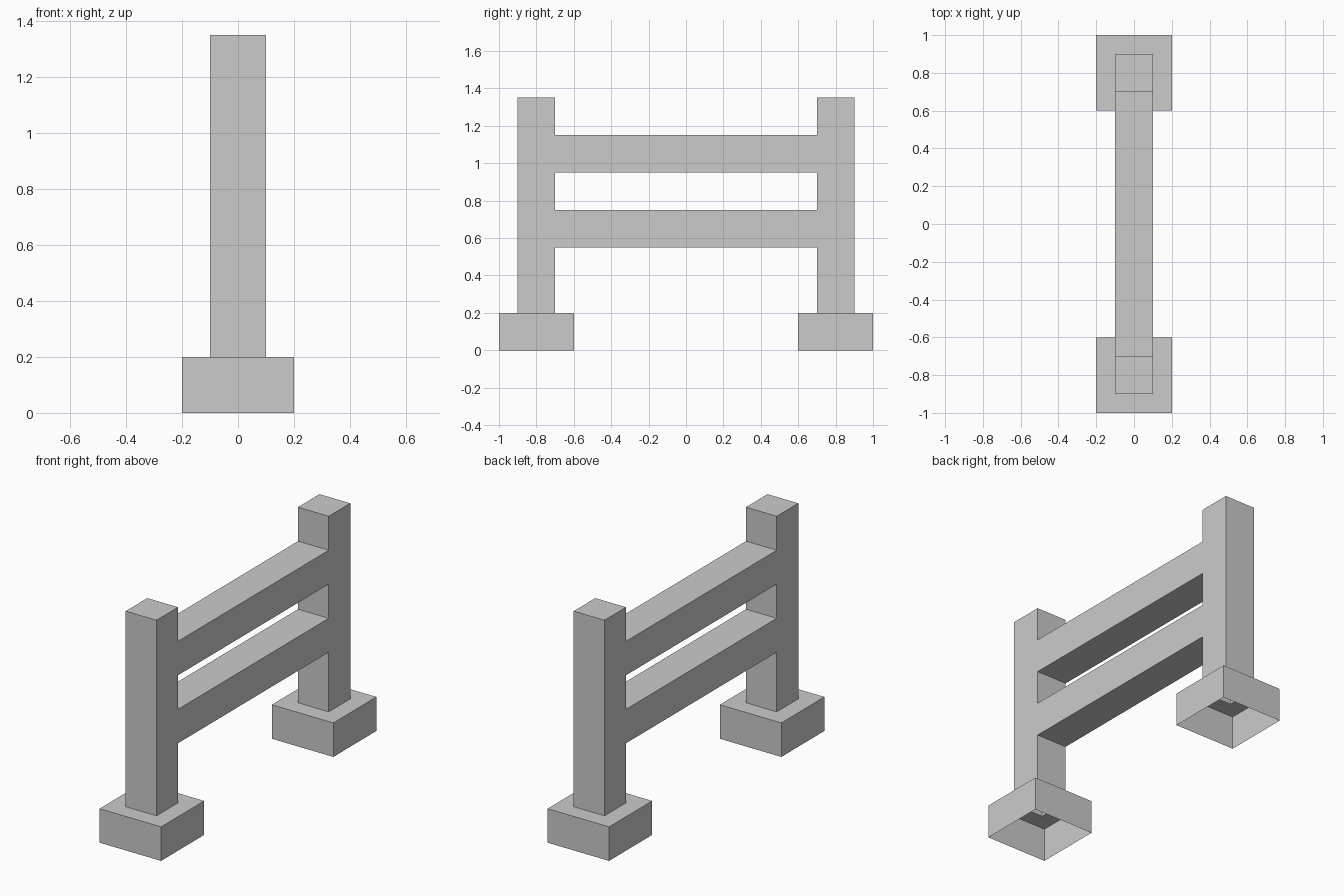
import bpy, bmesh
from mathutils import Vector

if "Cube" in bpy.data.objects:
    bpy.data.objects.remove(bpy.data.objects["Cube"])


def extrude(bm, face, offset):
    """Extrude one face, leaving the place it came from open."""
    new = bmesh.ops.extrude_discrete_faces(bm, faces=[face])["faces"][0]
    bmesh.ops.translate(bm, verts=new.verts, vec=Vector(offset))
    return new


bm = bmesh.new()

# Foot block: hollow below
corners = [(-0.2, 0.6), (0.2, 0.6), (0.2, 1.0), (-0.2, 1.0)]
face = bm.faces.new([bm.verts.new((x, y, 0)) for x, y in corners])
face.normal_update()
top = extrude(bm, face, (0, 0, 0.2))

# Post: inset the foot top and raise it in steps at the rail heights
bm.normal_update()
bmesh.ops.inset_individual(bm, faces=[top], thickness=0.1, use_even_offset=True)
z = 0.2
for level in (0.55, 0.75, 0.95, 1.15, 1.35):
    top = extrude(bm, top, (0, 0, level - z))
    z = level

# Rails: pull the inner post faces to the middle, open at the mirror plane
bm.normal_update()
for height in (0.65, 1.05):
    inner = next(f for f in bm.faces
                 if (f.calc_center_median() - Vector((0, 0.7, height))).length < 0.01)
    end = extrude(bm, inner, (0, -0.7, 0))
    bmesh.ops.delete(bm, geom=[end], context='FACES_ONLY')

mesh = bpy.data.meshes.new("fence_section")
bm.to_mesh(mesh)
bm.free()
fence = bpy.data.objects.new("fence_section", mesh)
bpy.context.collection.objects.link(fence)

# Other half
mirror = fence.modifiers.new("mirror", 'MIRROR')
mirror.use_axis = (False, True, False)
mirror.use_clip = True
mirror.merge_threshold = 0.001
